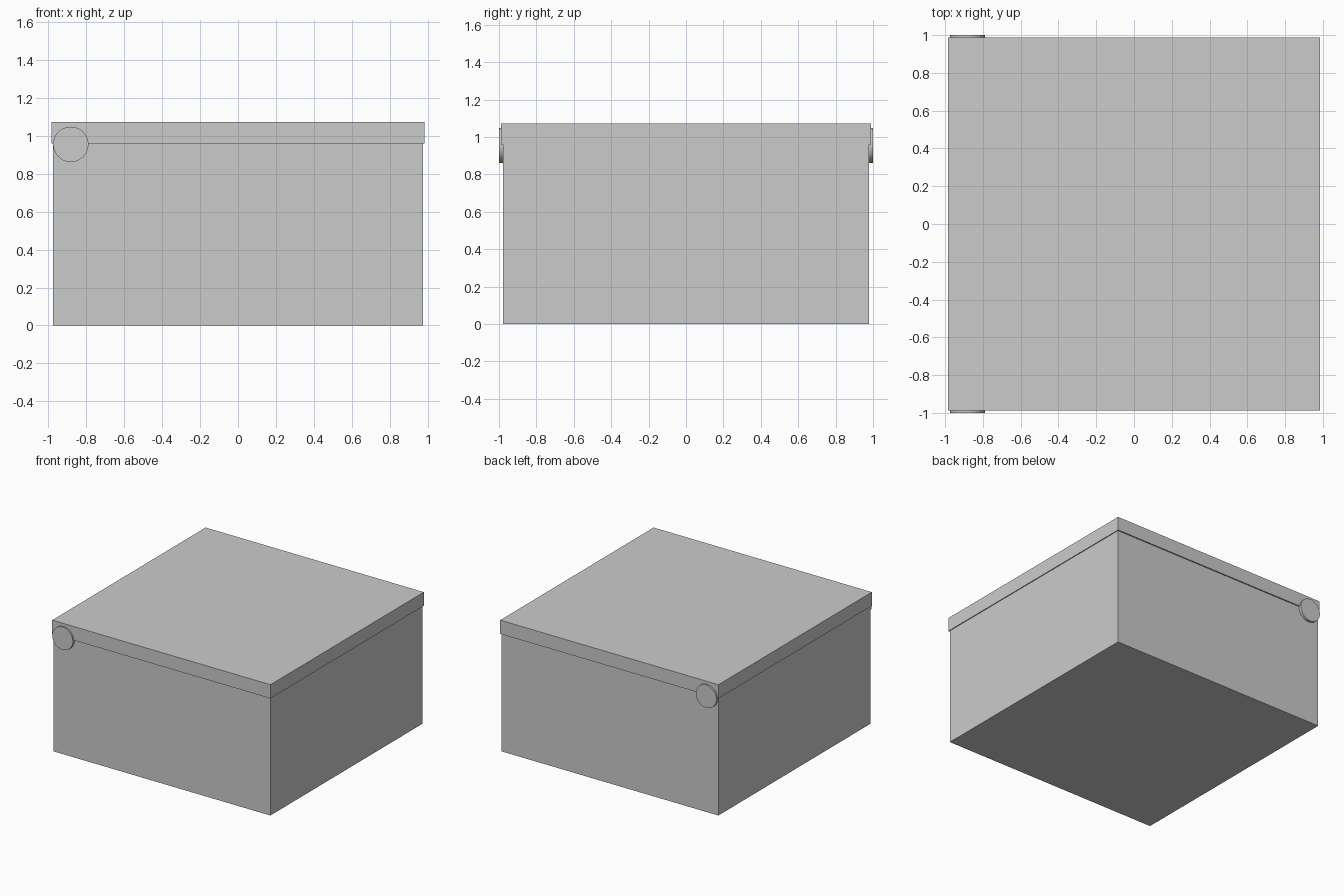
import bpy
from math import radians

if "Cube" in bpy.data.objects:
    bpy.data.objects.remove(bpy.data.objects["Cube"])


def block(name, size, z0):
    """Box standing on height z0, centred on x and y."""
    bpy.ops.mesh.primitive_cube_add(size=1, location=(0, 0, z0 + size[2] / 2))
    ob = bpy.context.object
    ob.name = name
    ob.scale = size
    bpy.ops.object.transform_apply(location=False, rotation=False, scale=True)
    return ob


# Box body and slightly overhanging lid
block("box_body", (1.954, 1.956, 0.96), 0)
block("box_lid", (1.968, 1.976, 0.112), 0.96)

# Round hinge discs on the front and back sides
for name, side in (("front_hinge", -1), ("back_hinge", 1)):
    bpy.ops.mesh.primitive_cylinder_add(
        vertices=64, radius=0.093, depth=0.04,
        location=(-0.882, side * 0.98, 0.955), rotation=(radians(90), 0, 0))
    bpy.context.object.name = name
    bpy.ops.object.shade_smooth_by_angle()
